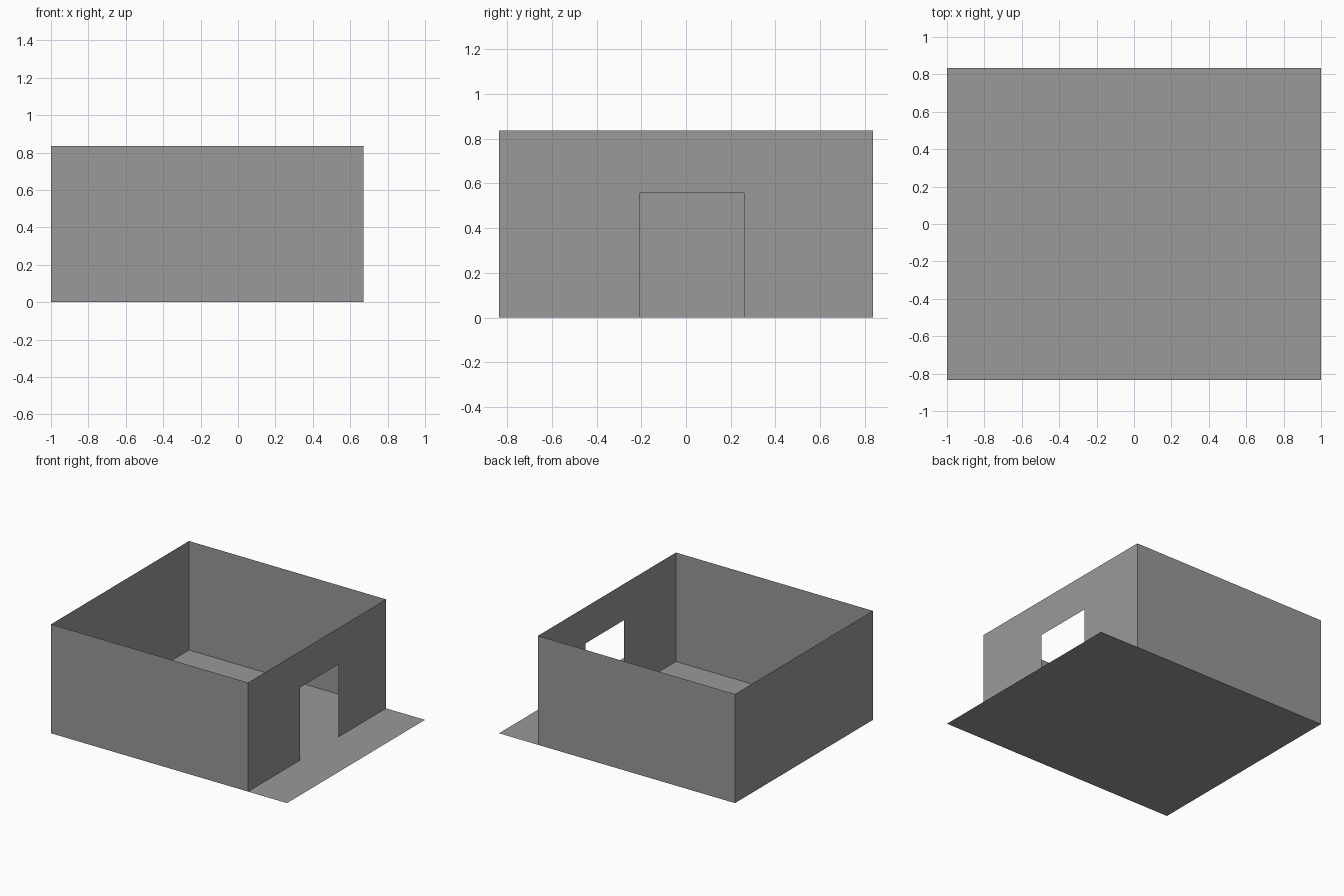
import bpy

cube = bpy.data.objects.get("Cube")
if cube:
    bpy.data.objects.remove(cube, do_unlink=True)

LEFT, RIGHT, DEPTH, HEIGHT = -1.0, 0.67, 0.835, 0.835
DOOR_FRONT, DOOR_BACK, DOOR_TOP = -0.205, 0.26, 0.557

# Single plain grey
grey = bpy.data.materials.new("plain grey")
grey.use_nodes = True
colour = (0.32, 0.32, 0.32, 1)
grey.diffuse_color = colour
grey.node_tree.nodes["Principled BSDF"].inputs["Base Color"].default_value = colour


def sheet(name, outline):
    """One flat, paper-thin panel from its corner points."""
    mesh = bpy.data.meshes.new(name)
    mesh.from_pydata(outline, [], [range(len(outline))])
    mesh.materials.append(grey)
    obj = bpy.data.objects.new(name, mesh)
    bpy.context.collection.objects.link(obj)
    return obj


# Floor, reaching out past the doorway as a porch
sheet("floor", [(LEFT, -DEPTH, 0), (1, -DEPTH, 0), (1, DEPTH, 0), (LEFT, DEPTH, 0)])

# Front and back walls
for name, y, start, end in (("front_wall", -DEPTH, LEFT, RIGHT),
                            ("back_wall", DEPTH, RIGHT, LEFT)):
    sheet(name, [(start, y, 0), (end, y, 0), (end, y, HEIGHT), (start, y, HEIGHT)])

# Closed side wall
sheet("side_wall", [(LEFT, DEPTH, 0), (LEFT, -DEPTH, 0),
                    (LEFT, -DEPTH, HEIGHT), (LEFT, DEPTH, HEIGHT)])

# Wall with the doorway, outlined around the opening
profile = [(-DEPTH, 0), (DOOR_FRONT, 0), (DOOR_FRONT, DOOR_TOP), (DOOR_BACK, DOOR_TOP),
           (DOOR_BACK, 0), (DEPTH, 0), (DEPTH, HEIGHT), (-DEPTH, HEIGHT)]
sheet("doorway_wall", [(RIGHT, y, z) for y, z in profile])
